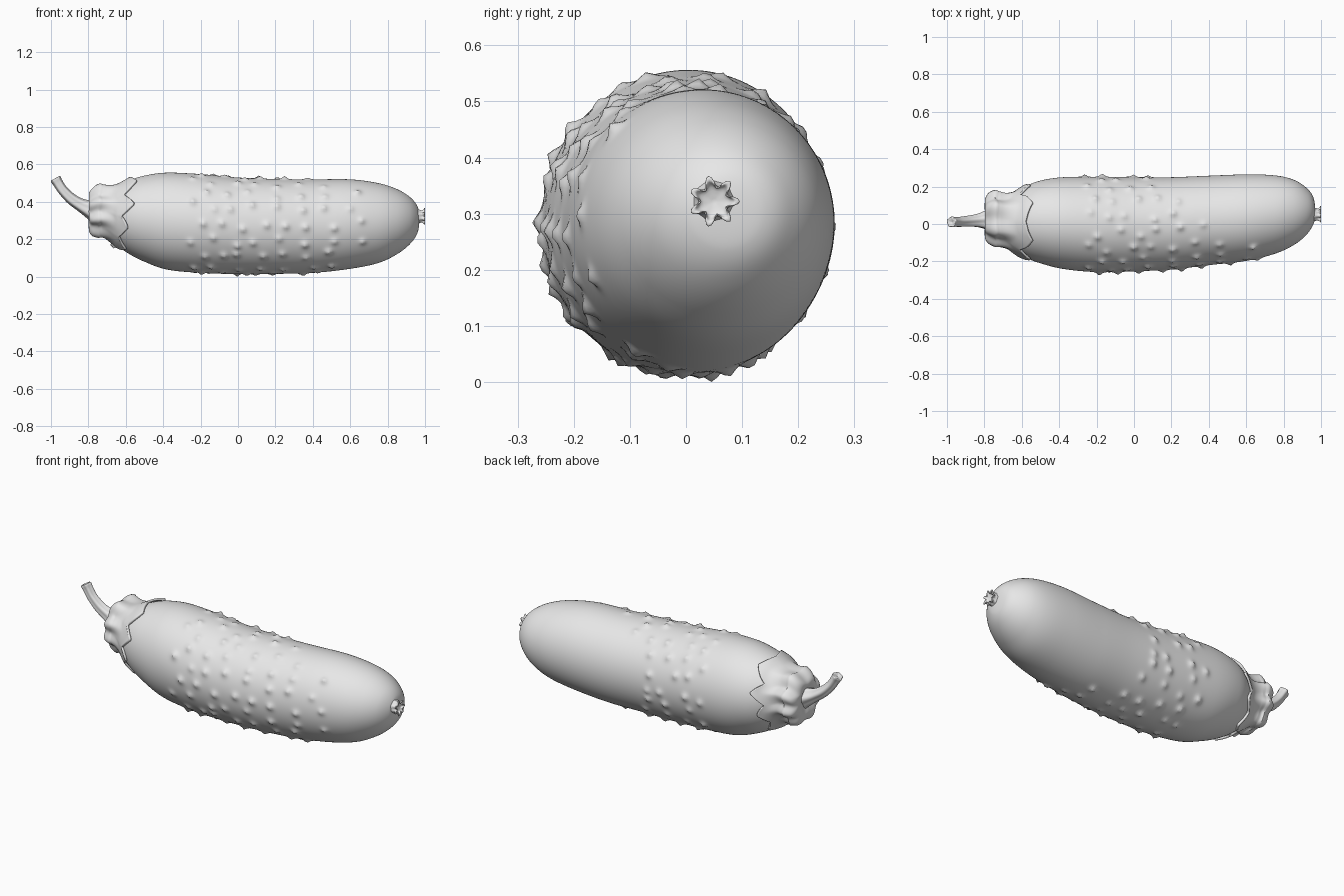
import bpy, bmesh, math, random
from mathutils import Vector

random.seed(4)
cube = bpy.data.objects.get("Cube")
if cube:
    bpy.data.objects.remove(cube)

grey = bpy.data.materials.new("plain grey")
grey.use_nodes = True
grey.diffuse_color = (0.8, 0.8, 0.8, 1)
grey.node_tree.nodes["Principled BSDF"].inputs["Base Color"].default_value = (0.8, 0.8, 0.8, 1)


def finish(obj, angle=50):
    obj.data.materials.append(grey)
    bpy.ops.object.select_all(action='DESELECT')
    obj.select_set(True)
    bpy.context.view_layer.objects.active = obj
    bpy.ops.object.shade_smooth_by_angle(angle=math.radians(angle))
    return obj


def surface(name, rows, cols, point):
    """Closed-around sheet: point(u, a) for u in 0..1 and angle a about x."""
    bm = bmesh.new()
    grid = [[bm.verts.new(point(i / rows, math.tau * j / cols)) for j in range(cols)]
            for i in range(rows + 1)]
    for lower, upper in zip(grid, grid[1:]):
        for j in range(cols):
            k = (j + 1) % cols
            bm.faces.new((lower[j], lower[k], upper[k], upper[j]))
    bmesh.ops.remove_doubles(bm, verts=bm.verts, dist=0.0002)
    bmesh.ops.recalc_face_normals(bm, faces=bm.faces)
    mesh = bpy.data.meshes.new(name)
    bm.to_mesh(mesh)
    bm.free()
    obj = bpy.data.objects.new(name, mesh)
    bpy.context.collection.objects.link(obj)
    return obj


def spline(stations, u):
    """Smooth interpolation through a list of stations."""
    s = u * (len(stations) - 1)
    i = min(int(s), len(stations) - 2)
    t = s - i
    p = [stations[max(0, min(len(stations) - 1, i + k))] for k in (-1, 0, 1, 2)]
    return [b + 0.5 * t * (c - a + t * (2*a - 5*b + 4*c - d + t * (3*(b - c) + d - a)))
            for a, b, c, d in zip(*p)]


def by_x(stations, x):
    """Linear lookup of a section at a given x."""
    for p, q in zip(stations, stations[1:]):
        if x <= q[0]:
            t = max(0, (x - p[0]) / (q[0] - p[0]))
            return [a + t * (b - a) for a, b in zip(p, q)]
    return stations[-1]


def section(lo_y, hi_y, lo_z, hi_z):
    return (lo_y + hi_y) / 2, (lo_z + hi_z) / 2, (hi_y - lo_y) / 2, (hi_z - lo_z) / 2


# Fruit body: x, y range, z range
body = [(-.74, .0, .0, .33, .33), (-.72, -.08, .1, .24, .42), (-.65, -.14, .15, .17, .48),
        (-.58, -.18, .2, .12, .515), (-.5, -.21, .232, .08, .54), (-.38, -.24, .25, .038, .556),
        (-.2, -.257, .252, .02, .548), (0, -.253, .25, .014, .53), (.2, -.243, .25, .015, .522),
        (.4, -.22, .258, .02, .52), (.6, -.197, .265, .042, .52), (.75, -.16, .26, .073, .5),
        (.85, -.115, .238, .12, .468), (.92, -.06, .195, .175, .425), (.96, 0, .14, .235, .375),
        (.972, .05, .05, .315, .315)]

# Warts in staggered, jittered rows; the front rows run further along
warts = []
ROWS = 18
for r in range(ROWS):
    a = math.tau * r / ROWS
    reach = .3 - .3 * math.cos(a)
    x = -.25 + .06 * (r % 2)
    while x < .12 + reach:
        warts.append((x + random.uniform(-.025, .025), a + random.uniform(-.1, .1),
                      random.uniform(.011, .02)))
        x += random.uniform(.095, .14) + .05 * max(0, x)


def body_point(u, a):
    x, *ends = spline(body, u)
    cy, cz, ry, rz = section(*ends)
    bump = 0
    for wx, wa, h in warts:
        if abs(x - wx) < .05:
            da = (a - wa + math.pi) % math.tau - math.pi
            d = math.hypot(x - wx, da * .25)
            if d < .05:
                bump += h * math.exp(-(d / .015) ** 1.5)
    return Vector((x, cy + (ry + bump) * math.cos(a), max(0, cz + (rz + bump) * math.sin(a))))


# Finer sampling along the warty middle comes from the even station steps
finish(surface("fruit_body", 260, 144, body_point), 70)

# Leafy cap: x, centre y, centre z, radius, lobe depth
cap = [(-.775, .02, .36, .0, 0), (-.785, .02, .36, .045, .02), (-.798, .025, .35, .095, .07),
       (-.785, .03, .345, .135, .08), (-.75, .03, .352, .158, .07), (-.7, .025, .35, .166, .05),
       (-.65, .02, .335, .175, .03), (-.6, .012, .322, .19, .01)]
LOBES = 8


def cap_point(u, a):
    x, cy, cz, r, lobe = spline(cap, u)
    wave = (a * LOBES / math.tau + .15 * math.sin(2 * a)) % 1
    tooth = 1 - 4 * abs(wave - .5)
    x += u ** 4 * (.035 * math.sin(a) + (.027 + .01 * math.sin(3 * a)) * tooth)
    r *= 1 - lobe * (1 + math.cos(math.tau * wave))
    y, z = cy + r * math.cos(a), cz + r * math.sin(a)
    if u > .6:
        # Keep the rim lying just outside the fruit
        by, bz, ry, rz = section(*by_x(body, x)[1:])
        gap = .012 + .006 * u ** 8
        fit = math.hypot((y - by) / (ry + gap), (z - bz) / (rz + gap))
        blend = (u - .6) / .4
        k = 1 + (1 / fit - 1) * (1 if fit < 1 else blend)
        y, z = by + (y - by) * k, bz + (z - bz) * k
    return Vector((x, y, z))


leaf_cap = surface("leafy_cap", 40, 128, cap_point)
thick = leaf_cap.modifiers.new("thickness", 'SOLIDIFY')
thick.thickness = .012
thick.offset = -1
finish(leaf_cap)

# Curved stem: x, y, z, radius, with shallow ridges
stem = [(-.77, .02, .355, .06), (-.80, .02, .365, .046), (-.84, .017, .383, .034),
        (-.89, .013, .415, .029), (-.935, .01, .46, .026), (-.962, .01, .5, .026),
        (-.975, .01, .522, .028), (-.977, .01, .526, .02), (-.973, .01, .52, 0)]


def stem_point(u, a):
    x, y, z, r = spline(stem, u)
    v = min(u, .72)
    ahead, behind = spline(stem, v + .02), spline(stem, max(0, v - .02))
    along = (Vector(ahead[:3]) - Vector(behind[:3])).normalized()
    side = along.cross(Vector((0, 1, 0))).normalized()
    r *= 1 + .08 * math.cos(5 * a)
    return Vector((x, y, z)) + r * (math.cos(a) * Vector((0, 1, 0)) + math.sin(a) * side)


finish(surface("stem", 40, 40, stem_point))

# Withered blossom end: x, radius, depth of the points
tip = [(.955, .04, 0), (.972, .034, .05), (.985, .031, .1), (.997, .036, .28),
       (.999, .03, .25), (.988, .024, .05), (.982, 0, 0)]


def tip_point(u, a):
    x, r, star = spline(tip, u)
    r *= 1 + star * math.cos(7 * a)
    return Vector((x, .05 + r * math.cos(a), .322 + r * math.sin(a)))


finish(surface("blossom_end", 24, 56, tip_point))
